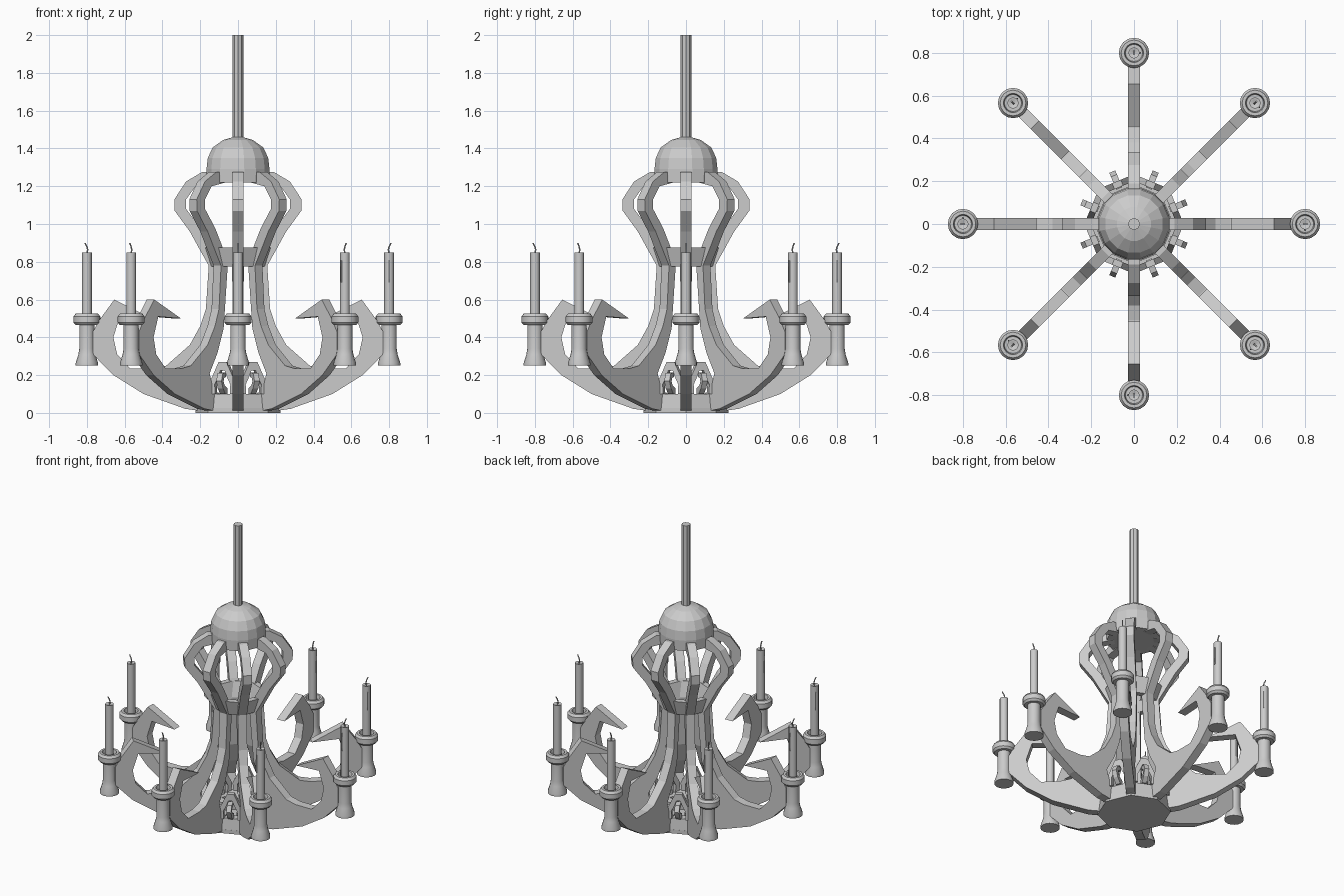
import bpy, bmesh
from math import sin, cos, pi, radians
from mathutils import Matrix

if "Cube" in bpy.data.objects:
    bpy.data.objects.remove(bpy.data.objects["Cube"])


def finish(name, bm, smooth=False):
    bmesh.ops.remove_doubles(bm, verts=bm.verts, dist=1e-5)
    bmesh.ops.recalc_face_normals(bm, faces=bm.faces)
    me = bpy.data.meshes.new(name)
    bm.to_mesh(me)
    bm.free()
    ob = bpy.data.objects.new(name, me)
    bpy.context.collection.objects.link(ob)
    if smooth:
        bpy.ops.object.select_all(action='DESELECT')
        ob.select_set(True)
        bpy.context.view_layer.objects.active = ob
        bpy.ops.object.shade_smooth_by_angle(angle=radians(35))
    return ob


def lathe(name, prof, n, closed=False, smooth=False, phase=0.0):
    """Revolve (radius, z) points around z; open profiles get end caps."""
    bm = bmesh.new()
    rings = [[bm.verts.new((r * cos(phase + 2 * pi * i / n), r * sin(phase + 2 * pi * i / n), z))
              for i in range(n)] for r, z in prof]
    pairs = list(zip(rings, rings[1:]))
    if closed:
        pairs.append((rings[-1], rings[0]))
    for a, b in pairs:
        for i in range(n):
            j = (i + 1) % n
            bm.faces.new((a[i], a[j], b[j], b[i]))
    if not closed:
        bm.faces.new(rings[0])
        bm.faces.new(rings[-1])
    return finish(name, bm, smooth)


def plate(name, pts, thick):
    """Flat outline in the xz plane, thickened along y."""
    bm = bmesh.new()
    f = bm.faces.new([bm.verts.new((x, -thick / 2, z)) for x, z in pts])
    ex = bmesh.ops.extrude_face_region(bm, geom=[f])
    bmesh.ops.translate(bm, vec=(0, thick, 0),
                        verts=[v for v in ex['geom'] if isinstance(v, bmesh.types.BMVert)])
    return finish(name, bm)


def tube(name, pts, r, n=6):
    """Thin tube with its path in the xz plane."""
    bm = bmesh.new()
    rings = [[bm.verts.new((x + r * cos(2 * pi * i / n), r * sin(2 * pi * i / n), z))
              for i in range(n)] for x, z in pts]
    for a, b in zip(rings, rings[1:]):
        for i in range(n):
            j = (i + 1) % n
            bm.faces.new((a[i], a[j], b[j], b[i]))
    bm.faces.new(rings[0])
    bm.faces.new(rings[-1])
    return finish(name, bm)


def around(ob, local=None, offset=0.0, count=8):
    """Place linked copies of a part around the vertical axis."""
    local = local or Matrix()
    for i in range(count):
        o = ob if i == 0 else ob.copy()
        if i:
            bpy.context.collection.objects.link(o)
        o.matrix_world = Matrix.Rotation(offset + 2 * pi * i / count, 4, 'Z') @ local


# hanging rod and domed cap
lathe("hanging_rod", [(0.028, 1.44), (0.028, 2.0)], 8)
lathe("dome_cap", [(0.168, 1.22), (0.17, 1.29), (0.163, 1.35), (0.137, 1.405),
                   (0.08, 1.445), (0.026, 1.46)], 16, phase=pi / 16)

# scrolled arms: bulging top, slim neck, flared foot and hooked end
arm = [(0.12, 1.275), (0.19, 1.275), (0.275, 1.225), (0.337, 1.13), (0.335, 1.07),
       (0.255, 0.96), (0.20, 0.86), (0.155, 0.78), (0.17, 0.55), (0.20, 0.46), (0.255, 0.36),
       (0.38, 0.25), (0.45, 0.235), (0.57, 0.235), (0.64, 0.31), (0.66, 0.40), (0.625, 0.51),
       (0.455, 0.50), (0.655, 0.60), (0.735, 0.49), (0.768, 0.43), (0.768, 0.31), (0.66, 0.20),
       (0.50, 0.10), (0.28, 0.022), (0.15, 0.003), (0.10, 0.003), (0.10, 0.10), (0.21, 0.11),
       (0.24, 0.21), (0.18, 0.32), (0.135, 0.45), (0.105, 0.78), (0.15, 0.89), (0.20, 0.98),
       (0.275, 1.08), (0.275, 1.13), (0.225, 1.20), (0.12, 1.22)]
around(plate("arm", arm, 0.056))

# neck collar and base tray
lathe("neck_collar", [(0.112, 0.775), (0.152, 0.775), (0.185, 0.875), (0.145, 0.875)], 8, closed=True)
lathe("base_disc", [(0.225, 0.0), (0.225, 0.025)], 8)
lathe("base_rim", [(0.16, 0.02), (0.225, 0.02), (0.215, 0.10), (0.16, 0.10)], 8, closed=True)

# small scroll arches standing on the rim between the arms
half = [(0.07, 0.10), (0.075, 0.16), (0.05, 0.21), (0.022, 0.27)]
inner = [(0.012, 0.225), (0.028, 0.185), (0.045, 0.15), (0.042, 0.10)]
arch = half + [(-x, z) for x, z in reversed(half)] + \
    [(-x, z) for x, z in reversed(inner)] + inner
turn = Matrix.Translation((0.20, 0, 0)) @ Matrix.Rotation(pi / 2, 4, 'Z')
around(plate("scroll_arch", arch, 0.03), turn, pi / 8)
curl = [(0.18, 0.10), (0.21, 0.10), (0.245, 0.13), (0.265, 0.17), (0.245, 0.21),
        (0.20, 0.215), (0.20, 0.19), (0.23, 0.185), (0.235, 0.165), (0.22, 0.145), (0.18, 0.13)]
around(plate("scroll_curl", curl, 0.03), None, pi / 8)

# candle holders, candles, wicks and wax drips
out = Matrix.Translation((0.80, 0, 0))
around(lathe("candle_holder", [(0.059, 0.25), (0.059, 0.265), (0.045, 0.31), (0.04, 0.34), (0.04, 0.465),
                               (0.06, 0.465), (0.071, 0.478), (0.071, 0.51), (0.06, 0.525),
                               (0.045, 0.525), (0.04, 0.50)], 16, smooth=True), out)
around(lathe("candle", [(0.026, 0.49), (0.026, 0.85), (0.02, 0.85), (0.008, 0.842)], 12, smooth=True), out)
around(tube("wick", [(0, 0.84), (-0.004, 0.865), (0.0, 0.88), (0.01, 0.9)], 0.004), out)
around(tube("wax_drip", [(0.025, 0.81), (0.026, 0.76), (0.027, 0.71), (0.025, 0.69)], 0.005),
       out @ Matrix.Rotation(-pi / 2, 4, 'Z'))
